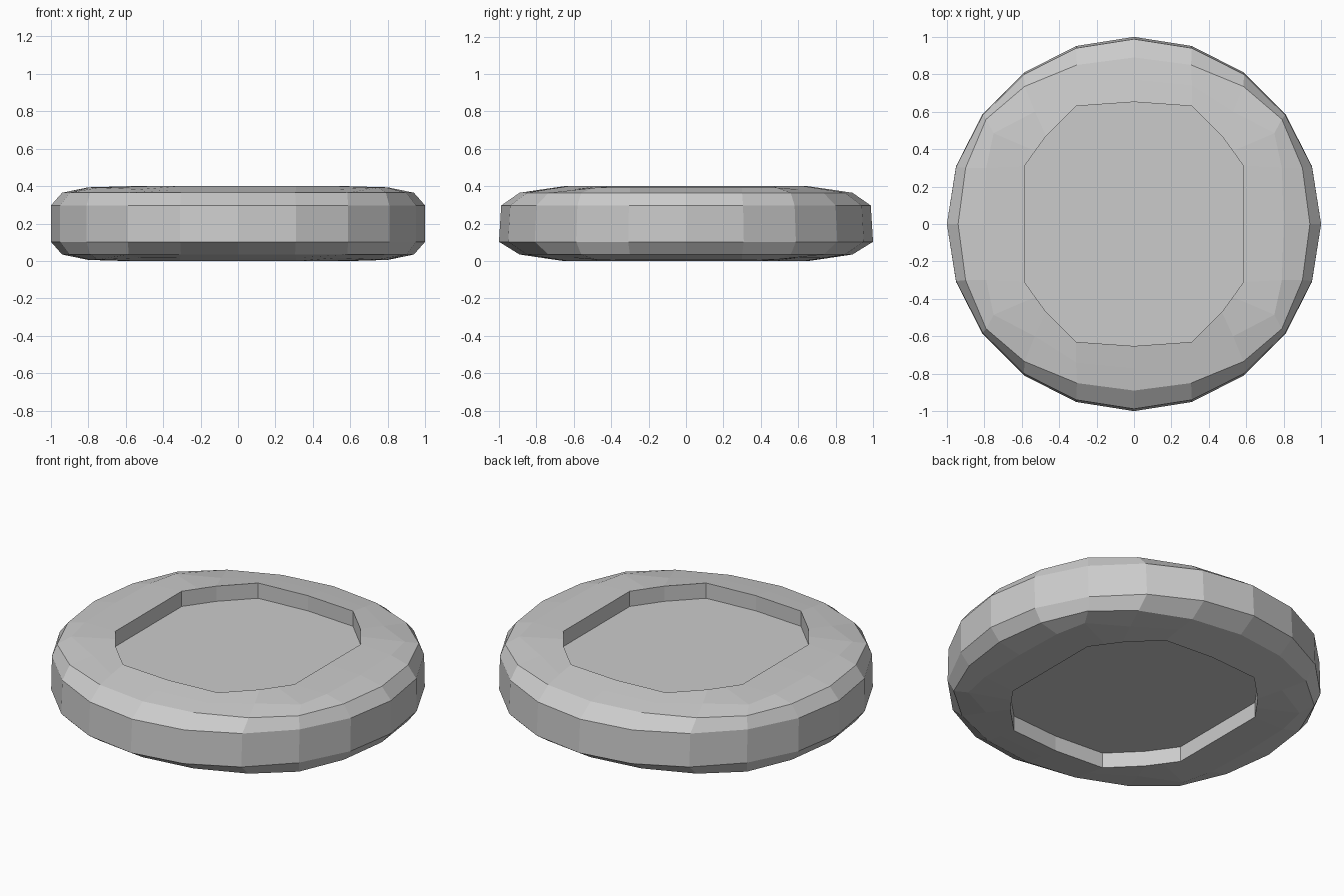
import bpy
import bmesh
from math import cos, sin, radians

HEIGHT = 0.4
RECESS_DEPTH = 0.09

cube = bpy.data.objects.get("Cube")
if cube:
    bpy.data.objects.remove(cube)

# Quarter outlines, running from the +x axis round to the +y axis
outer = [(cos(radians(18 * i)), sin(radians(18 * i))) for i in range(6)]
shoulder = [(.94, 0), (.9, .3), (.79, .56), (.585, .735), (.305, .85), (0, .89)]
crown = [(.8, 0), (.79, .3), (.75, .485), (.53, .6), (.31, .74), (0, .77)]
recess = [(.585, 0), (.585, .31), (.528, .39), (.47, .47), (.31, .63), (0, .652)]
crown_z = [.394, .394, .392, .383, .383, .383]


def full_ring(quarter, heights):
    """Mirror a quarter outline into a closed ring of twenty points."""
    q = [(x, y, z) for (x, y), z in zip(quarter, heights)]
    half = q + [(-x, y, z) for x, y, z in q[-2::-1]]
    return half + [(x, -y, z) for x, y, z in half[-2:0:-1]]


def level(z):
    return [z] * 6


def half_shell(side_y):
    """Rings from the side wall, over the rim, down into the recess."""
    wall = [(x, y * side_y) for x, y in outer]
    return [full_ring(wall, level(.297)),
            full_ring(shoulder, level(.365)),
            full_ring(crown, crown_z),
            full_ring(recess, level(HEIGHT)),
            full_ring(recess, level(HEIGHT - RECESS_DEPTH))]


# Lower half is the upper half flipped top to bottom
lower = [[(x, y, HEIGHT - z) for x, y, z in ring] for ring in half_shell(1)]
rings = lower[::-1] + half_shell(.988)

bm = bmesh.new()
loops = [[bm.verts.new(p) for p in ring] for ring in rings]
for a, b in zip(loops, loops[1:]):
    for i in range(len(a)):
        j = (i + 1) % len(a)
        bm.faces.new((a[i], a[j], b[j], b[i]))

# Recess floors
bm.faces.new(loops[0][::-1])
bm.faces.new(loops[-1])
bmesh.ops.recalc_face_normals(bm, faces=bm.faces)

mesh = bpy.data.meshes.new("round_disc")
bm.to_mesh(mesh)
bm.free()

# Plain grey material
grey = bpy.data.materials.new("light_grey")
grey.use_nodes = True
colour = (.6, .6, .6, 1)
grey.diffuse_color = colour
grey.node_tree.nodes["Principled BSDF"].inputs["Base Color"].default_value = colour
mesh.materials.append(grey)

disc = bpy.data.objects.new("round_disc", mesh)
bpy.context.collection.objects.link(disc)
